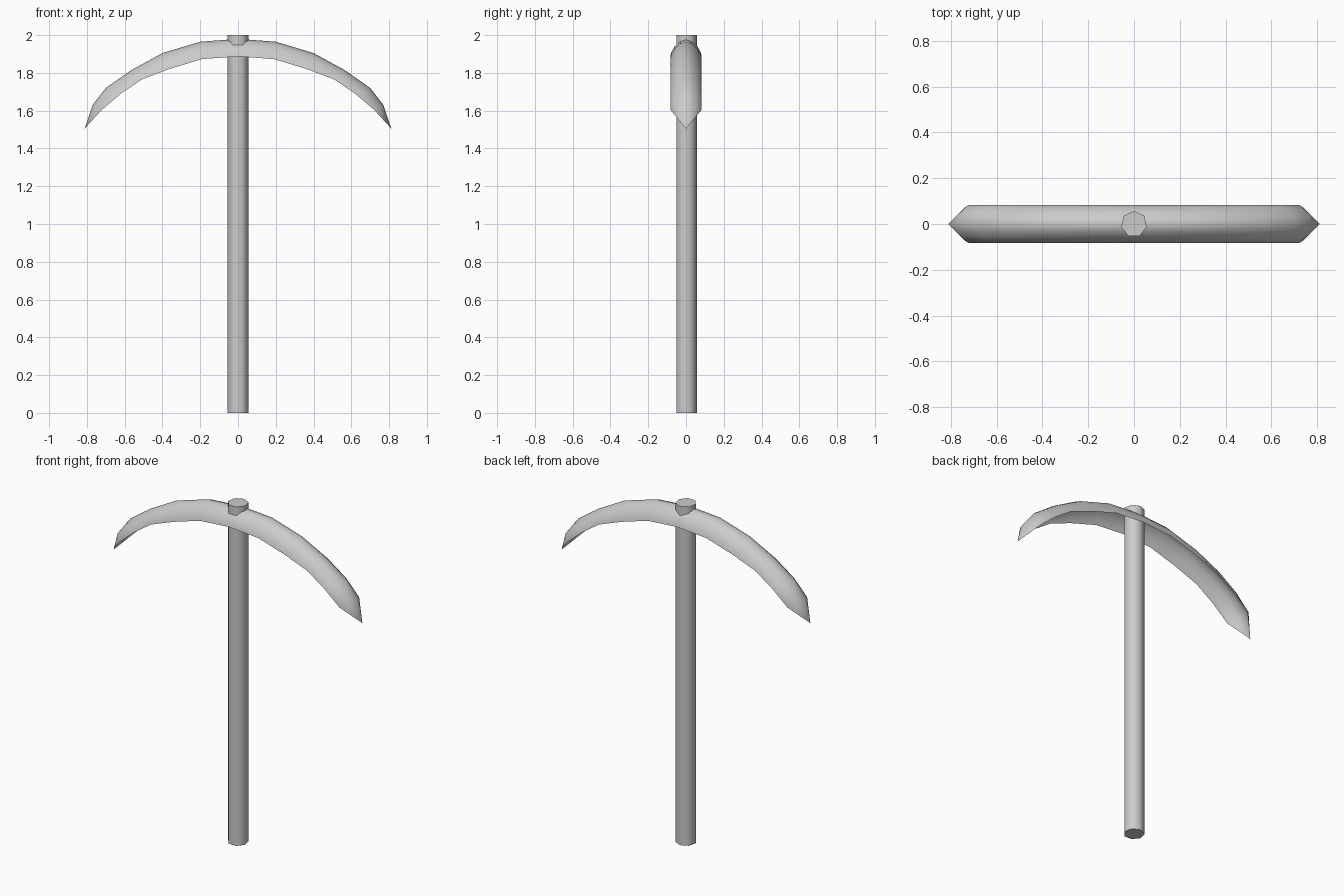
import bpy, bmesh, math

if "Cube" in bpy.data.objects:
    bpy.data.objects.remove(bpy.data.objects["Cube"])

# Handle: seven-sided shaft with flat caps
bpy.ops.mesh.primitive_cylinder_add(vertices=7, radius=0.057, depth=2, location=(0, 0, 1))
handle = bpy.context.object
handle.name = "handle"
bpy.ops.object.shade_smooth_by_angle(angle=math.radians(60))

# Head: curved open channel; ridge and rim curves as (x, z), right half
ridge = [(0, 1.98), (0.2, 1.965), (0.4, 1.905), (0.565, 1.815), (0.70, 1.72), (0.77, 1.63)]
rim = [(0, 1.887), (0.19, 1.873), (0.365, 1.82), (0.51, 1.765), (0.62, 1.69), (0.72, 1.605)]
tip = (0.812, 1.505)
half = 0.083
# Arched section: sideways fraction, fraction of drop from ridge to rim
arch = [(0, 0), (0.38, 0.13), (0.72, 0.42), (0.93, 0.75), (1, 1)]
section = [(-t, d) for t, d in reversed(arch[1:])] + arch

bm = bmesh.new()


def ring(i, side):
    (ax, az), (bx, bz) = ridge[i], rim[i]
    return [bm.verts.new((side * (ax + (bx - ax) * d), t * half, az + (bz - az) * d))
            for t, d in section]


rings = [ring(i, -1) for i in range(5, 0, -1)] + [ring(i, 1) for i in range(6)]
for a, b in zip(rings, rings[1:]):
    for k in range(len(section) - 1):
        bm.faces.new((a[k], b[k], b[k + 1], a[k + 1]))

# Pointed ends
for side, r in ((-1, rings[0]), (1, rings[-1])):
    p = bm.verts.new((side * tip[0], 0, tip[1]))
    for k in range(len(section) - 1):
        f = (r[k], p, r[k + 1])
        bm.faces.new(f if side > 0 else f[::-1])

mesh = bpy.data.meshes.new("pick_head")
bm.to_mesh(mesh)
bm.free()
head = bpy.data.objects.new("pick_head", mesh)
bpy.context.collection.objects.link(head)
bpy.ops.object.select_all(action='DESELECT')
head.select_set(True)
bpy.context.view_layer.objects.active = head
bpy.ops.object.shade_smooth_by_angle(angle=math.radians(50))
